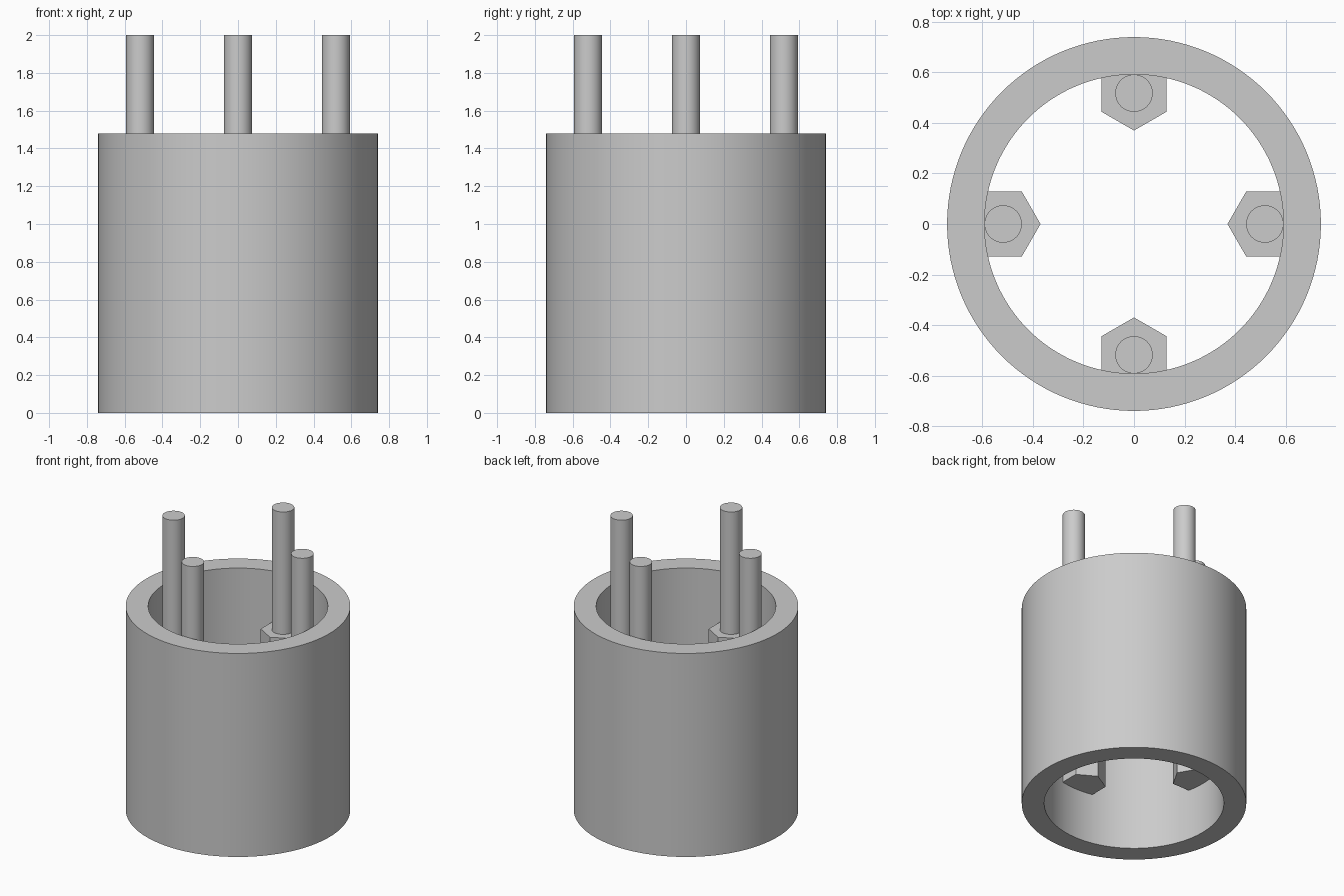
import bpy
import bmesh
from math import radians, cos, sin, pi

cube = bpy.data.objects.get("Cube")
if cube:
    bpy.data.objects.remove(cube, do_unlink=True)

OUTER, INNER, HEIGHT = 0.74, 0.592, 1.48   # sleeve
PITCH = 0.518                              # distance of the rods from the axis
ROD_R, LUG_R = 0.074, 0.148
LUG_BOTTOM, LUG_TOP, ROD_TOP = 0.37, 1.11, 2.0

grey = bpy.data.materials.new("plain grey")
grey.use_nodes = True
colour = (0.6, 0.6, 0.6, 1)
grey.diffuse_color = colour
grey.node_tree.nodes["Principled BSDF"].inputs["Base Color"].default_value = colour


def finish(obj, name, smooth=True):
    obj.name = obj.data.name = name
    obj.data.materials.append(grey)
    bpy.ops.object.select_all(action="DESELECT")
    obj.select_set(True)
    bpy.context.view_layer.objects.active = obj
    if smooth:
        bpy.ops.object.shade_smooth_by_angle(angle=radians(30))


def prism(name, sides, radius, x, y, bottom, top, turn=0.0, smooth=True):
    bpy.ops.mesh.primitive_cylinder_add(
        vertices=sides, radius=radius, depth=top - bottom,
        location=(x, y, (bottom + top) / 2), rotation=(0, 0, turn))
    finish(bpy.context.object, name, smooth)


# Hollow sleeve: a rectangular wall section spun about the axis
mesh = bpy.data.meshes.new("sleeve")
bm = bmesh.new()
section = [bm.verts.new((r, 0, z)) for r, z in
           ((INNER, 0), (OUTER, 0), (OUTER, HEIGHT), (INNER, HEIGHT))]
edges = [bm.edges.new((section[i], section[(i + 1) % 4])) for i in range(4)]
bmesh.ops.spin(bm, geom=section + edges, cent=(0, 0, 0), axis=(0, 0, 1),
               angle=2 * pi, steps=128, use_merge=True)
bmesh.ops.remove_doubles(bm, verts=bm.verts, dist=0.0001)
bmesh.ops.recalc_face_normals(bm, faces=bm.faces)
bm.to_mesh(mesh)
bm.free()
sleeve = bpy.data.objects.new("sleeve", mesh)
bpy.context.collection.objects.link(sleeve)
finish(sleeve, "sleeve")

# Four hexagonal lugs set in the inner wall, each carrying a round rod
for i, side in enumerate(("left", "back", "right", "front")):
    a = i * pi / 2
    x, y = PITCH * cos(a), PITCH * sin(a)
    prism(side + "_lug", 6, LUG_R, x, y, LUG_BOTTOM, LUG_TOP, a + pi / 2, False)
    prism(side + "_rod", 64, ROD_R, x, y, LUG_TOP, ROD_TOP)
